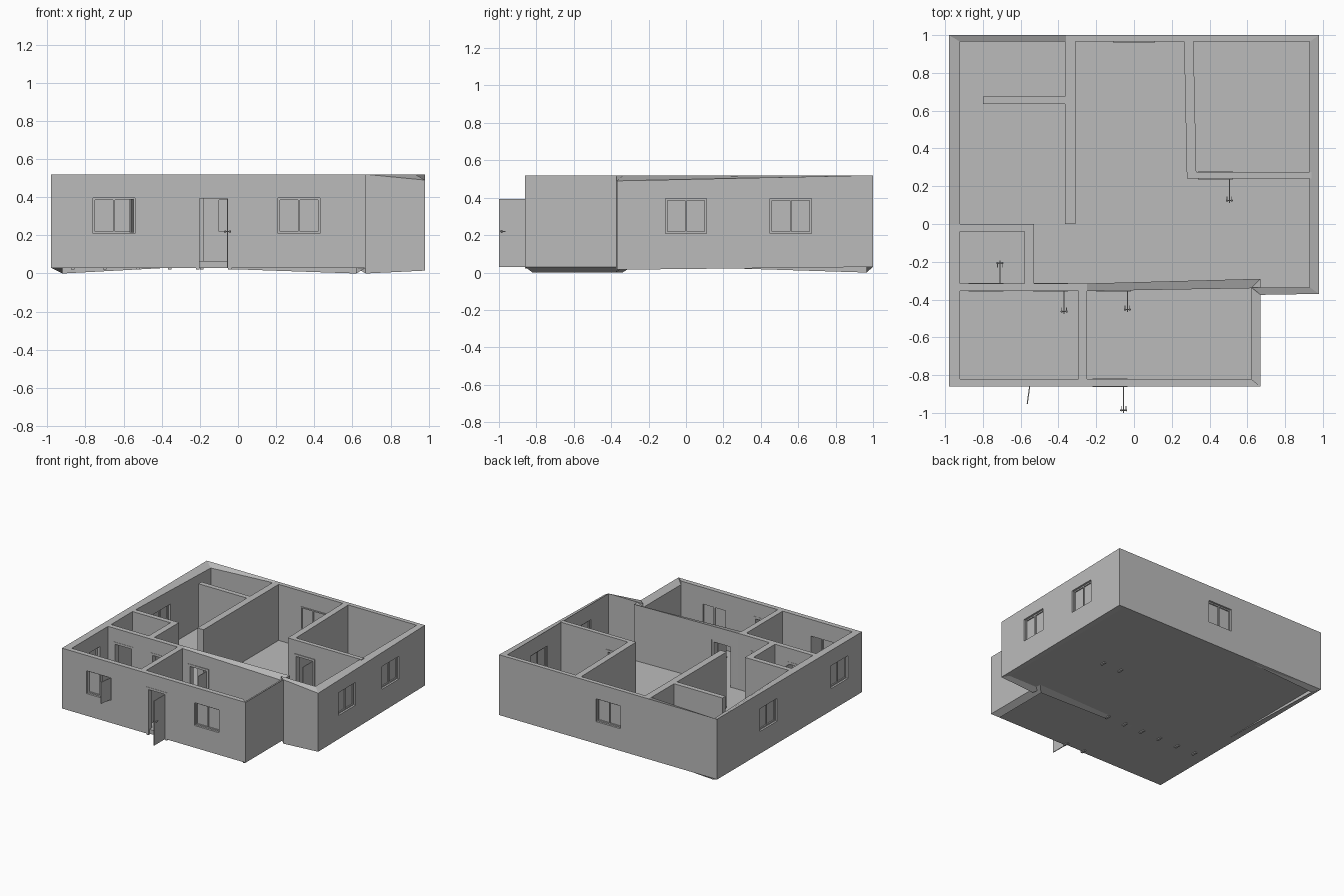
import bpy, bmesh
from math import radians
from mathutils import Matrix, Vector

if "Cube" in bpy.data.objects:
    bpy.data.objects.remove(bpy.data.objects["Cube"])

GREY = (0.5, 0.5, 0.5, 1)
grey = bpy.data.materials.new("plain grey")
grey.use_nodes = True
grey.diffuse_color = GREY
grey.node_tree.nodes["Principled BSDF"].inputs["Base Color"].default_value = GREY

BASE, TOP, DIP = 0.03, 0.52, 0.49


def finish(name, bm):
    bmesh.ops.recalc_face_normals(bm, faces=bm.faces)
    mesh = bpy.data.meshes.new(name)
    bm.to_mesh(mesh)
    bm.free()
    mesh.materials.append(grey)
    ob = bpy.data.objects.new(name, mesh)
    bpy.context.scene.collection.objects.link(ob)
    return ob


def prism(name, plan, low=BASE, high=TOP):
    """Upright solid over a plan; heights may differ per corner."""
    n = len(plan)
    lows = low if isinstance(low, list) else [low] * n
    highs = high if isinstance(high, list) else [high] * n
    bm = bmesh.new()
    a = [bm.verts.new((x, y, z)) for (x, y), z in zip(plan, lows)]
    b = [bm.verts.new((x, y, z)) for (x, y), z in zip(plan, highs)]
    bm.faces.new(a)
    bm.faces.new(b)
    for i in range(n):
        j = (i + 1) % n
        bm.faces.new((a[i], a[j], b[j], b[i]))
    return finish(name, bm)


def rect(x0, x1, y0, y1):
    return [(x0, y0), (x1, y0), (x1, y1), (x0, y1)]


def add_box(bm, lo, hi, place=Matrix()):
    lo, hi = Vector(lo), Vector(hi)
    m = place @ Matrix.Translation((lo + hi) / 2) @ Matrix.Diagonal((*(hi - lo), 1))
    bmesh.ops.create_cube(bm, size=1, matrix=m)


# Floor slab
prism("floor", [(-0.97, -0.85), (0.66, -0.85), (0.66, -0.36),
                (0.97, -0.36), (0.97, 0.99), (-0.97, 0.99)], BASE, 0.065)

# Outer walls, with the dipped corners
walls = [
    prism("front_wall", [(-0.98, -0.86), (0.67, -0.86), (0.62, -0.82), (-0.98, -0.82)]),
    prism("wing_side_wall", [(0.67, -0.86), (0.67, -0.29), (0.62, -0.34), (0.62, -0.82)],
          [BASE, BASE, 0, 0], [TOP, TOP, DIP, DIP]),
    prism("step_wall", [(0.67, -0.375), (0.98, -0.37), (0.93, -0.335), (0.62, -0.335)],
          [0, 0.015, BASE, BASE], [TOP, DIP, TOP, TOP]),
    prism("right_side_wall", [(0.98, -0.37), (0.98, 1), (0.93, 0.965), (0.93, -0.335)],
          [0.015, BASE, BASE, BASE], [DIP, TOP, TOP, TOP]),
    prism("back_wall", [(-0.36, 0.965), (0.93, 0.965), (0.98, 1), (-0.36, 1)]),
    prism("back_corner_wall", [(-0.98, 1), (-0.92, 0.965), (-0.36, 0.965), (-0.36, 1)],
          [BASE, 0, BASE, BASE], [TOP, DIP, TOP, TOP]),
    prism("side_corner_wall", [(-0.98, 1), (-0.98, 0), (-0.92, 0), (-0.92, 0.965)],
          [BASE, BASE, BASE, 0], [TOP, TOP, TOP, DIP]),
    prism("side_front_wall", rect(-0.98, -0.92, -0.86, 0)),
    # Inner walls
    prism("hall_wall", rect(-0.98, -0.25, -0.355, -0.315)),
    prism("hall_wall_end", [(-0.25, -0.355), (0.62, -0.34), (0.67, -0.29), (-0.25, -0.315)],
          [BASE, 0, BASE, BASE], [TOP, DIP, TOP, TOP]),
    prism("bedroom_wall", rect(-0.365, -0.31, 0, 0.97)),
    prism("alcove_wall", rect(-0.80, -0.36, 0.635, 0.675)),
    prism("corner_room_side", [(0.28, 0.24), (0.33, 0.26), (0.315, 0.97), (0.265, 0.97)]),
    prism("corner_room_front", rect(0.28, 0.94, 0.24, 0.275)),
    prism("bathroom_back", rect(-0.94, -0.53, -0.04, 0)),
    prism("bathroom_side", rect(-0.58, -0.53, -0.315, 0)),
    prism("wing_partition", rect(-0.295, -0.25, -0.84, -0.335)),
]

cuts = bmesh.new()
W, Z0, Z1 = 0.11, 0.21, 0.395     # window half width, sill and head


def window(name, x, y, turn, is_open=False):
    """Two-pane window; local -y points out of the house."""
    place = Matrix.Translation((x, y, 0)) @ Matrix.Rotation(radians(turn), 4, "Z")
    add_box(cuts, (-W, -0.02, Z0), (W, 0.075, Z1), place)
    t, near, far = 0.01, 0.016, 0.04
    bm = bmesh.new()
    for s in (-1, 1):
        add_box(bm, (min(s * W, s * (W - t)), near, Z0),
                (max(s * W, s * (W - t)), far, Z1), place)
    for z in (Z0, Z1 - t):
        add_box(bm, (-W, near, z), (W, far, z + t), place)
    add_box(bm, (-0.005, near, Z0), (0.005, far, Z1), place)
    finish(name + "_frame", bm)
    bm = bmesh.new()
    add_box(bm, (-W, 0.025, Z0), (0, 0.03, Z1), place)
    if is_open:
        swing = place @ Matrix.Translation((W - t, 0.016, 0)) @ Matrix.Rotation(radians(82), 4, "Z")
        add_box(bm, (-W, -0.003, Z0 + 0.005), (0, 0.003, Z1 - 0.005), swing)
    else:
        add_box(bm, (0, 0.025, Z0), (W, 0.03, Z1), place)
    finish(name + "_panes", bm)


def door(name, x, y, swing, length=0.13):
    """Open door: leaf at x, frame to its left, swing is -1 or 1 along y."""
    x0, x1, t, d, head = x - 0.165, x + 0.02, 0.018, 0.022, 0.41
    add_box(cuts, (x0, y - 0.03, 0.02), (x1, y + 0.03, head))
    bm = bmesh.new()
    add_box(bm, (x0, y - d, 0.022), (x0 + t, y + d, head))
    add_box(bm, (x1 - t, y - d, 0.022), (x1, y + d, head))
    add_box(bm, (x0, y - d, head - t), (x1, y + d, head))
    finish(name + "_frame", bm)
    # Leaf
    a, b = sorted((y + swing * d, y + swing * (d + length)))
    bm = bmesh.new()
    add_box(bm, (x - 0.003, a, BASE), (x + 0.003, b, head - t))
    finish(name + "_leaf", bm)
    # Spindle, knobs and levers
    hy = y + swing * (d + length - 0.014)
    bm = bmesh.new()
    bmesh.ops.create_cone(bm, segments=8, radius1=0.003, radius2=0.003, depth=0.03, cap_ends=True,
                          matrix=Matrix.Translation((x, hy, 0.22)) @ Matrix.Rotation(radians(90), 4, "Y"))
    for s in (-1, 1):
        bmesh.ops.create_uvsphere(bm, u_segments=8, v_segments=6, radius=0.006,
                                  matrix=Matrix.Translation((x + s * 0.013, hy, 0.22)))
        m = sorted((hy, hy - swing * 0.022))
        add_box(bm, (x + s * 0.013 - 0.002, m[0], 0.218), (x + s * 0.013 + 0.002, m[1], 0.222))
    finish(name + "_handle", bm)


# Windows
window("front_window_open", -0.65, -0.86, 0, True)
window("front_window", 0.32, -0.86, 0)
window("side_window_front", 0.98, 0.0, 90)
window("side_window_back", 0.98, 0.56, 90)
window("back_window", 0.0, 1.0, 180)
window("far_side_window_back", -0.98, 0.34, -90)
window("far_side_window_front", -0.98, -0.57, -90)

# Doors
door("front_door", -0.055, -0.84, -1, 0.138)
door("bathroom_door", -0.71, -0.335, 1, 0.12)
door("hall_door", -0.37, -0.335, -1, 0.12)
door("living_door", -0.035, -0.335, -1, 0.11)
door("corner_room_door", 0.505, 0.257, -1, 0.125)

# Cut all openings out of the walls
cutter = finish("opening_cutter", cuts)
cutter.hide_render = True
for wall in walls:
    mod = wall.modifiers.new("openings", "BOOLEAN")
    mod.operation = "DIFFERENCE"
    mod.solver = "EXACT"
    mod.object = cutter
    bpy.context.view_layer.objects.active = wall
    bpy.ops.object.modifier_apply(modifier=mod.name)
bpy.data.objects.remove(cutter)
